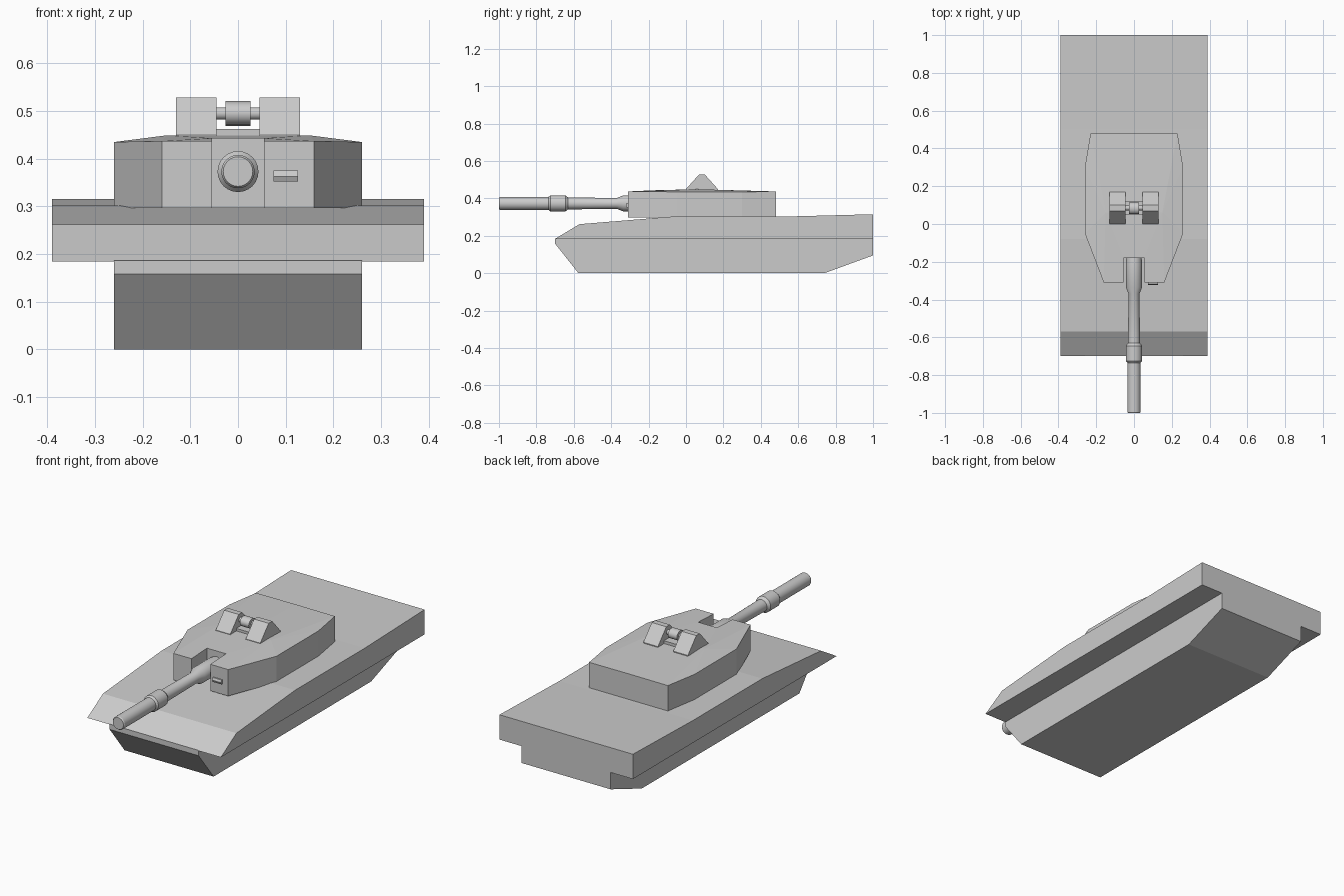
import bpy, bmesh, math

if "Cube" in bpy.data.objects:
    bpy.data.objects.remove(bpy.data.objects["Cube"])

paint = bpy.data.materials.new("plain grey")
paint.diffuse_color = (0.6, 0.6, 0.6, 1)
paint.use_nodes = True
paint.node_tree.nodes["Principled BSDF"].inputs["Base Color"].default_value = paint.diffuse_color


def make(name, verts, faces):
    me = bpy.data.meshes.new(name)
    me.from_pydata(verts, [], faces)
    bm = bmesh.new()
    bm.from_mesh(me)
    bmesh.ops.recalc_face_normals(bm, faces=bm.faces)
    bm.to_mesh(me)
    bm.free()
    me.materials.append(paint)
    ob = bpy.data.objects.new(name, me)
    bpy.context.collection.objects.link(ob)
    return ob


def extrude_x(name, profile, x0, x1):
    """Side profile of (y, z) points extruded from x0 to x1."""
    n = len(profile)
    verts = [(x, y, z) for x in (x0, x1) for y, z in profile]
    faces = [list(range(n)), list(range(n, 2 * n))]
    faces += [[i, (i + 1) % n, n + (i + 1) % n, n + i] for i in range(n)]
    return make(name, verts, faces)


def lathe(name, profile, place, sides=24):
    """Closed turned part; profile is (position along axis, radius)."""
    verts, faces = [], []
    for t, r in profile:
        for k in range(sides):
            a = 2 * math.pi * k / sides
            verts.append(place(t, r * math.cos(a), r * math.sin(a)))
    for i in range(len(profile) - 1):
        for k in range(sides):
            a, b = i * sides + k, i * sides + (k + 1) % sides
            faces.append([a, b, b + sides, a + sides])
    faces += [list(range(sides)), list(range(len(verts) - sides, len(verts)))]
    ob = make(name, verts, faces)
    bpy.context.view_layer.objects.active = ob
    ob.select_set(True)
    bpy.ops.object.shade_smooth_by_angle(angle=math.radians(30))
    ob.select_set(False)
    return ob


# Hull: wide upper body over a narrower tub
extrude_x("upper_hull", [(-0.70, 0.184), (-0.57, 0.262), (-0.08, 0.302),
                         (0.50, 0.302), (1.0, 0.315), (1.0, 0.184)], -0.39, 0.39)
extrude_x("lower_hull", [(-0.70, 0.186), (-0.70, 0.158), (-0.575, 0.0),
                         (0.74, 0.0), (1.0, 0.095), (1.0, 0.186)], -0.26, 0.26)

# Turret: half outline with gun slot and a low crowned roof, mirrored
outline = [(0, -0.18, 0.443), (0.055, -0.18, 0.443), (0.055, -0.31, 0.437),
           (0.16, -0.31, 0.437), (0.26, -0.05, 0.435), (0.26, 0.30, 0.435),
           (0.23, 0.48, 0.436), (0, 0.48, 0.437)]
n = len(outline)
verts = outline + [(x, y, 0.297) for x, y, z in outline]
verts += [(0.15, 0.06, 0.449), (0, 0.06, 0.449)]
P, Q = 2 * n, 2 * n + 1
faces = [[i, i + 1, n + i + 1, n + i] for i in range(n - 1)]
faces += [list(range(n, 2 * n)), [0, 1, P, Q], [1, 2, 3, P], [3, 4, P],
          [4, 5, P], [5, 6, P], [6, 7, Q, P]]
turret = make("turret", verts, faces)
turret.modifiers.new("mirror", "MIRROR").use_axis = (True, False, False)

# Gun with muzzle section, sleeve and flared root
lathe("gun_barrel", [(-1.0, 0.031), (-0.994, 0.035), (-0.735, 0.035),
                     (-0.725, 0.043), (-0.645, 0.043), (-0.63, 0.032),
                     (-0.37, 0.029), (-0.335, 0.043), (-0.21, 0.043),
                     (-0.178, 0.040)],
      lambda t, u, v: (u, t, 0.373 + v))

# Small slot-shaped port on the turret face
extrude_x("front_port", [(-0.30, 0.352), (-0.317, 0.352), (-0.322, 0.363),
                         (-0.317, 0.375), (-0.30, 0.375)], 0.074, 0.126)

# Roof sight: two wedge housings, base plate, axle and drum
for side, x0, x1 in (("left", -0.13, -0.045), ("right", 0.045, 0.13)):
    extrude_x(side + "_sight_housing", [(0.0, 0.44), (0.0, 0.45), (0.07, 0.528),
                                        (0.10, 0.528), (0.17, 0.45), (0.17, 0.44)], x0, x1)
extrude_x("sight_base", [(0.05, 0.44), (0.05, 0.462), (0.12, 0.462), (0.12, 0.44)],
          -0.045, 0.045)
lathe("sight_axle", [(-0.05, 0.013), (0.05, 0.013)],
      lambda t, u, v: (t, 0.085 + u, 0.495 + v), 16)
lathe("sight_drum", [(-0.026, 0.026), (0.026, 0.026)],
      lambda t, u, v: (t, 0.083 + 1.2 * u, 0.495 + v), 16)
